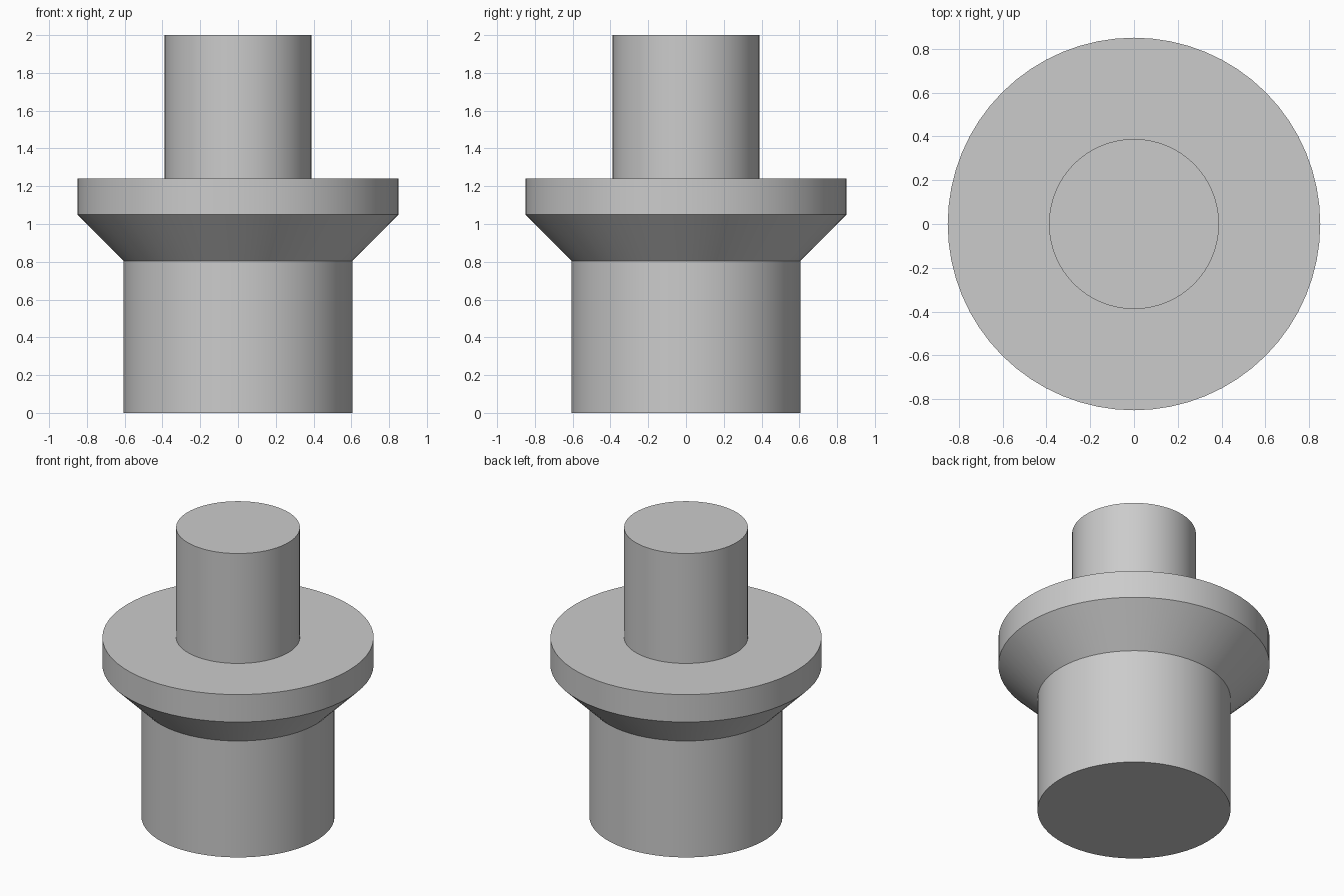
import bpy
import bmesh
import math
from mathutils import Matrix, Vector

cube = bpy.data.objects.get("Cube")
if cube:
    bpy.data.objects.remove(cube, do_unlink=True)

SEGMENTS = 64

grey = bpy.data.materials.new("plain grey")
grey.use_nodes = True
colour = (0.6, 0.6, 0.6, 1)
grey.diffuse_color = colour
grey.node_tree.nodes["Principled BSDF"].inputs["Base Color"].default_value = colour


def turned_part(name, profile):
    """Revolve a (radius, height) profile around the z axis."""
    bm = bmesh.new()
    verts = [bm.verts.new((r, 0, z)) for r, z in profile]
    edges = [bm.edges.new(pair) for pair in zip(verts, verts[1:])]
    bmesh.ops.spin(bm, geom=verts + edges, cent=(0, 0, 0), axis=(0, 0, 1),
                   angle=math.tau, steps=SEGMENTS, use_merge=True)
    bmesh.ops.remove_doubles(bm, verts=bm.verts, dist=0.0001)
    bmesh.ops.recalc_face_normals(bm, faces=bm.faces)
    mesh = bpy.data.meshes.new(name)
    bm.to_mesh(mesh)
    bm.free()
    mesh.materials.append(grey)
    obj = bpy.data.objects.new(name, mesh)
    bpy.context.collection.objects.link(obj)
    bpy.ops.object.select_all(action="DESELECT")
    obj.select_set(True)
    bpy.context.view_layer.objects.active = obj
    bpy.ops.object.shade_smooth_by_angle(angle=math.radians(30))
    return obj


# Base cylinder, flared collar, rim and upper shaft as one turned solid
turned_part("stepped_flanged_shaft", [
    (0, 0), (0.605, 0),
    (0.605, 0.805), (0.85, 1.05),
    (0.85, 1.24), (0.388, 1.24),
    (0.388, 2), (0, 2),
])
